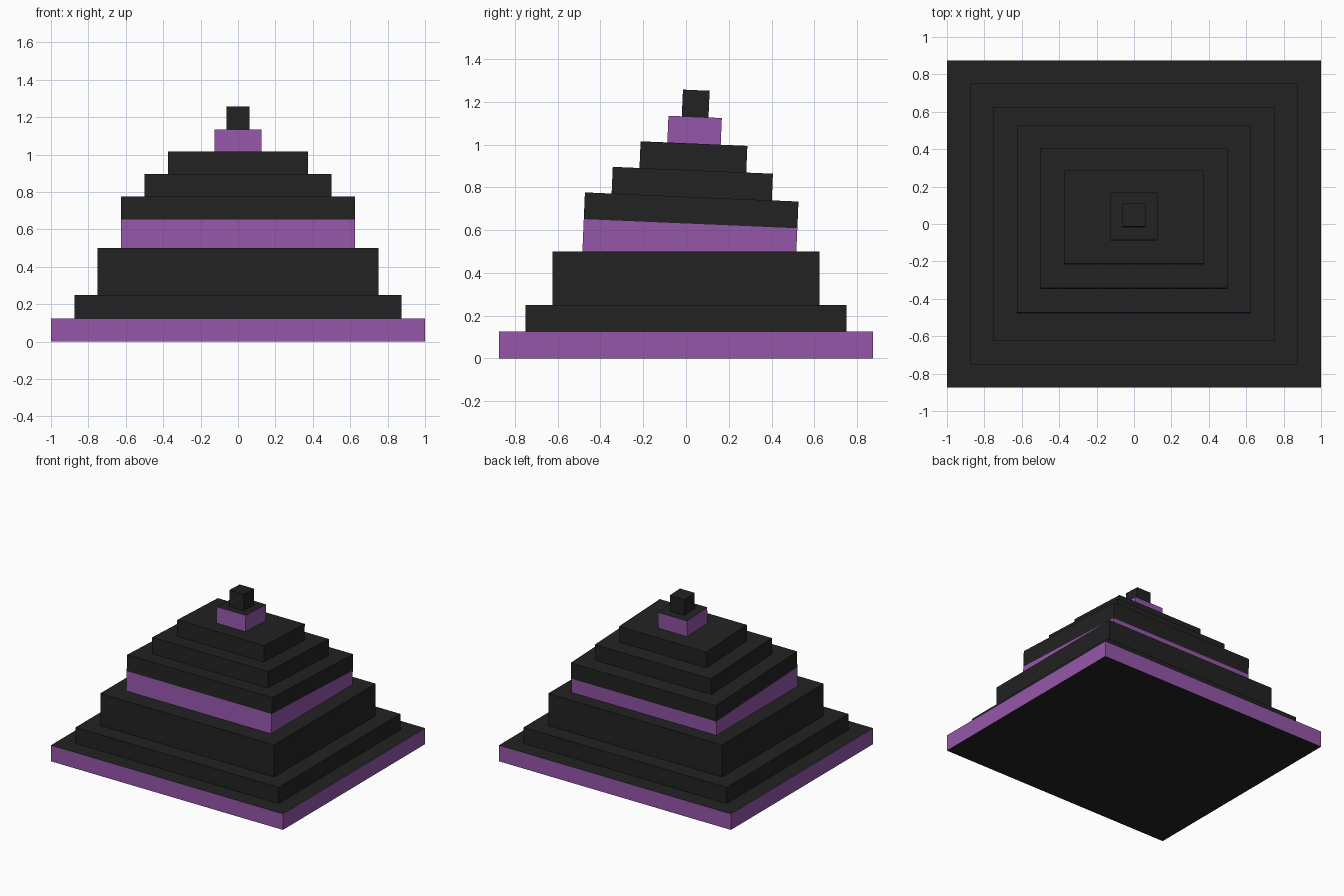
import bpy, bmesh
from math import radians
from mathutils import Matrix, Vector

cube = bpy.data.objects.get("Cube")
if cube:
    bpy.data.objects.remove(cube, do_unlink=True)


def make_material(name, colour):
    mat = bpy.data.materials.new(name)
    mat.use_nodes = True
    mat.diffuse_color = colour
    mat.node_tree.nodes["Principled BSDF"].inputs["Base Color"].default_value = colour
    return mat


black = make_material("charcoal black", (0.016, 0.016, 0.016, 1))
purple = make_material("purple", (0.30, 0.094, 0.40, 1))

# The upper tiers lean back around a pivot near the base
pivot = Vector((0, 0, 0.131))
lean = Matrix.Translation(pivot) @ Matrix.Rotation(radians(-2.45), 4, "X")


def tier(name, width, depth, bottom, top, banded=False, leaning=False):
    """Box tier; banded tiers have purple sides with black top and bottom."""
    bm = bmesh.new()
    bmesh.ops.create_cube(bm, size=1)
    bmesh.ops.scale(bm, vec=(width, depth, top - bottom), verts=bm.verts)
    bmesh.ops.translate(bm, vec=(0, 0, (bottom + top) / 2), verts=bm.verts)
    bm.normal_update()
    for face in bm.faces:
        face.material_index = int(banded and abs(face.normal.z) < 0.5)
    if leaning:
        bm.transform(lean @ Matrix.Translation((0, 0, -0.125)))
    mesh = bpy.data.meshes.new(name)
    bm.to_mesh(mesh)
    bm.free()
    mesh.materials.append(black)
    mesh.materials.append(purple)
    bpy.context.collection.objects.link(bpy.data.objects.new(name, mesh))


# Level lower tiers
tier("base_slab", 2, 1.75, 0, 0.125, banded=True)
tier("lower_step", 1.75, 1.5, 0.125, 0.25)
tier("lower_block", 1.5, 1.25, 0.25, 0.5)

# Leaning upper tiers; the band sinks into the block below
tier("middle_band", 1.25, 1, 0.4, 0.625, banded=True, leaning=True)
tier("middle_step", 1.25, 1, 0.625, 0.75, leaning=True)
tier("upper_step", 1, 0.75, 0.75, 0.875, leaning=True)
tier("top_step", 0.75, 0.5, 0.875, 1, leaning=True)
tier("cap_block", 0.25, 0.25, 1, 1.125, banded=True, leaning=True)
tier("tip_block", 0.125, 0.125, 1.125, 1.25, leaning=True)
